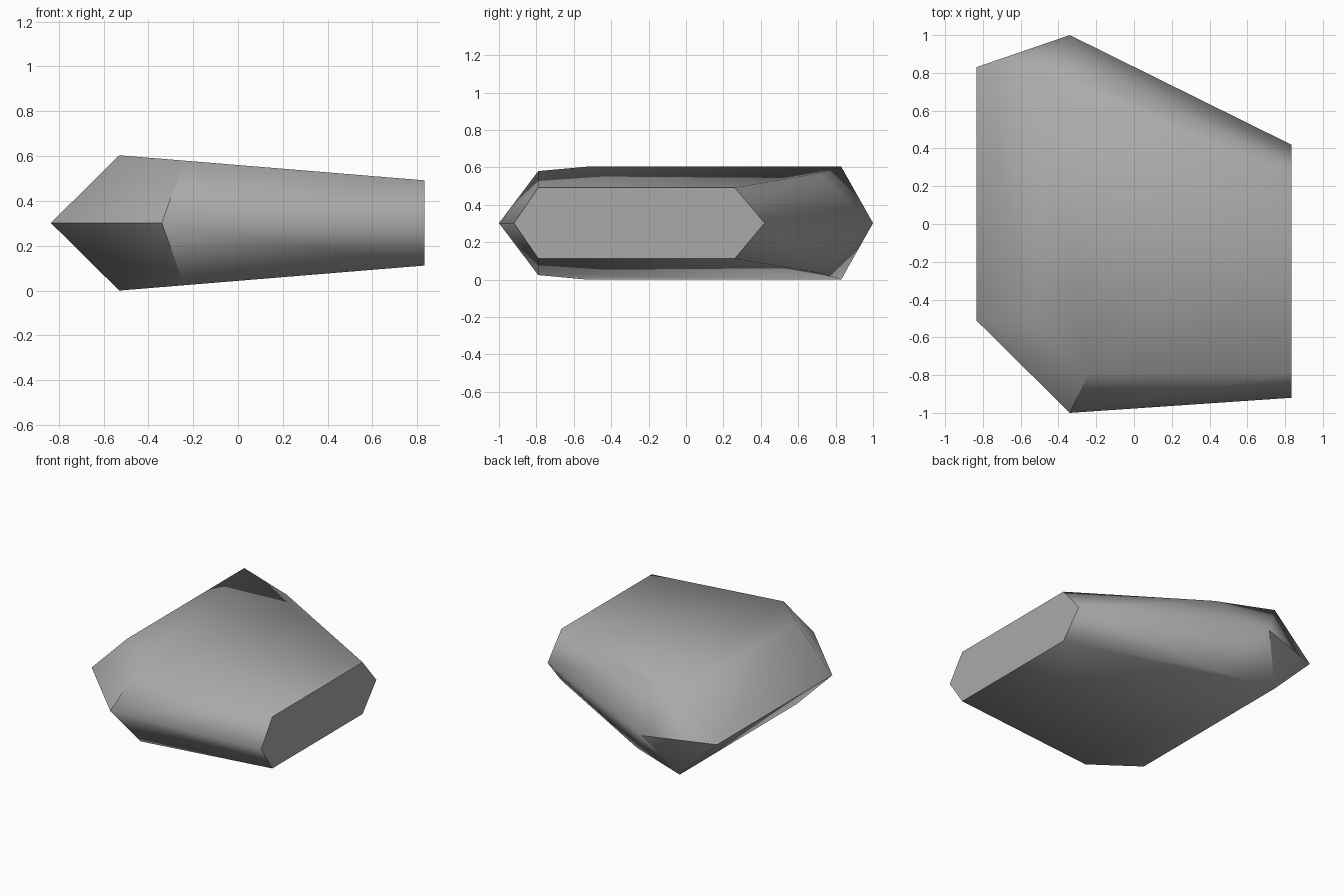
import bpy
import bmesh
import math

cube = bpy.data.objects.get("Cube")
if cube:
    bpy.data.objects.remove(cube)

MID = 0.302

# widest outline of the stone, at half height
waist = [(-0.835, 0.83), (-0.34, 1.0), (0.833, 0.42),
         (0.833, -0.92), (-0.34, -1.0), (-0.835, -0.51)]
# outline of the flat top and bottom
cap = [(-0.53, 0.83), (-0.1, 0.71), (0.833, 0.26),
       (0.833, -0.79), (-0.24, -0.79), (-0.53, -0.53)]


def half_height(x):
    """The stone tapers toward +x."""
    return 0.19 + 0.082 * (0.833 - x)


bm = bmesh.new()
for x, y in waist:
    bm.verts.new((x, y, MID))
for x, y in cap:
    for side in (-1, 1):
        bm.verts.new((x, y, MID + side * half_height(x)))

# wrap the outlines in facets
hull = bmesh.ops.convex_hull(bm, input=bm.verts[:])
spare = {v for v in hull["geom_interior"] + hull["geom_unused"]
         if isinstance(v, bmesh.types.BMVert)}
bmesh.ops.delete(bm, geom=list(spare), context='VERTS')
bmesh.ops.dissolve_limit(bm, angle_limit=math.radians(2),
                         verts=bm.verts[:], edges=bm.edges[:])
bmesh.ops.recalc_face_normals(bm, faces=bm.faces[:])
low = min(v.co.z for v in bm.verts)
bmesh.ops.translate(bm, verts=bm.verts[:], vec=(0, 0, -low))
waist_z = MID - low


def on_waist(v):
    return abs(v.co.z - waist_z) < 0.01


def is_sharp(edge):
    a, b = sorted(edge.verts, key=lambda v: not on_waist(v))
    # rim of the flat cut end
    if min(a.co.x, b.co.x) > 0.82:
        return True
    # waist ridge on the pointed side
    if on_waist(a) and on_waist(b):
        return max(a.co.x, b.co.x) < -0.3
    # creases running from the front and back corners
    if on_waist(a) and a.co.y < -0.95:
        return b.co.x > -0.3 and b.co.x < 0
    return on_waist(a) and a.co.y > 0.95 and b.co.z < waist_z and b.co.x < -0.4


for face in bm.faces:
    face.smooth = True
for edge in bm.edges:
    edge.smooth = not is_sharp(edge)

mesh = bpy.data.meshes.new("stone")
bm.to_mesh(mesh)
bm.free()

# plain grey stone
grey = bpy.data.materials.new("stone_grey")
grey.use_nodes = True
colour = (0.4, 0.4, 0.4, 1)
grey.diffuse_color = colour
shader = grey.node_tree.nodes["Principled BSDF"]
shader.inputs["Base Color"].default_value = colour
mesh.materials.append(grey)

stone = bpy.data.objects.new("stone", mesh)
bpy.context.collection.objects.link(stone)
